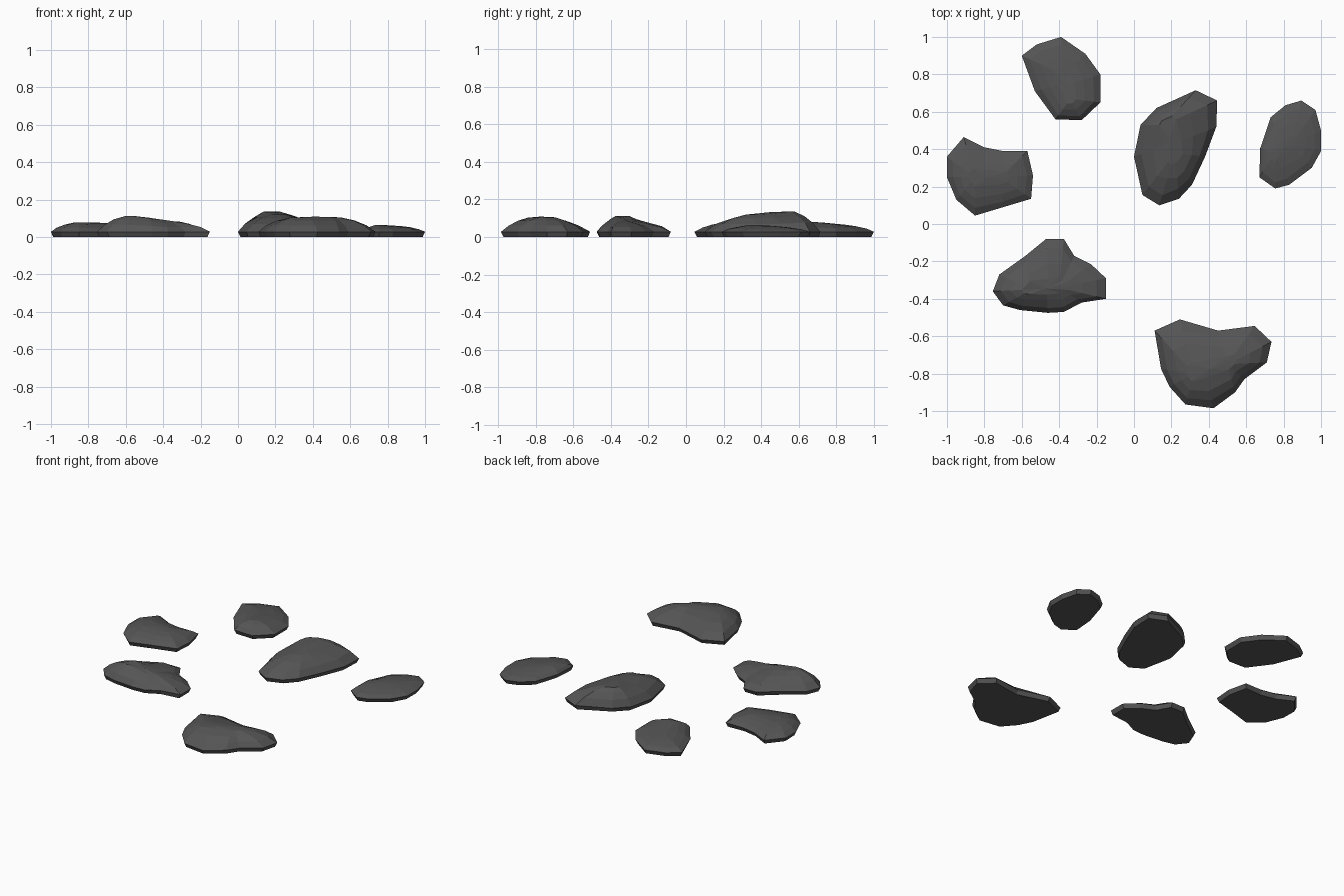
import bpy, bmesh, random
from mathutils import Vector

if "Cube" in bpy.data.objects:
    bpy.data.objects.remove(bpy.data.objects["Cube"])

random.seed(4)
stone = bpy.data.materials.new("dark grey stone")
stone.diffuse_color = (0.09, 0.09, 0.09, 1)
stone.use_nodes = True
stone.node_tree.nodes["Principled BSDF"].inputs["Base Color"].default_value = stone.diffuse_color


def rock(name, outline, ridge_a, ridge_b, rim_z=0.028):
    """Flat stone: bevelled foot, rim, then rings closing in on a short ridge."""
    a, b = Vector(ridge_a), Vector(ridge_b)
    axis = (b - a).to_2d()
    bm = bmesh.new()
    # (share of the way to the ridge, share of the height, jitter)
    steps = [(0.0, 0.0, 0.0), (0.2, 0.42, 0.02), (0.48, 0.74, 0.04), (0.78, 0.94, 0.04)]
    rings = [[] for _ in range(len(steps) + 1)]
    for x, y in outline:
        p = Vector((x, y))
        t = max(0, min(1, (p - a.to_2d()).dot(axis) / axis.length_squared))
        goal = a.lerp(b, t)
        inward = (goal.to_2d() - p).normalized() * 0.014
        rings[0].append(bm.verts.new((x + inward.x, y + inward.y, 0)))
        for i, (s, h, j) in enumerate(steps):
            s += random.uniform(-j, j)
            q = p.lerp(goal.to_2d(), s)
            z = rim_z + (goal.z - rim_z) * h
            rings[i + 1].append(bm.verts.new((q.x, q.y, z)))
    n = len(outline)
    for low, high in zip(rings, rings[1:]):
        for i in range(n):
            k = (i + 1) % n
            bm.faces.new((low[i], low[k], high[k], high[i]))
    bm.faces.new(rings[0][::-1])
    # crown: fan to the middle of the ridge
    top = bm.verts.new((a + b) / 2)
    for i in range(n):
        bm.faces.new((rings[-1][i], rings[-1][(i + 1) % n], top))
    bmesh.ops.recalc_face_normals(bm, faces=bm.faces)
    mesh = bpy.data.meshes.new(name)
    bm.to_mesh(mesh)
    bm.free()
    mesh.materials.append(stone)
    bpy.context.collection.objects.link(bpy.data.objects.new(name, mesh))


rock("back_rock",
     [(-.60, .90), (-.52, .96), (-.39, 1.0), (-.26, .91), (-.18, .80), (-.18, .65),
      (-.28, .555), (-.42, .56), (-.53, .71)],
     (-.34, .67, .085), (-.38, .80, .068))

rock("left_rock",
     [(-1.0, .36), (-.91, .465), (-.80, .41), (-.70, .39), (-.57, .39), (-.54, .26),
      (-.55, .135), (-.70, .09), (-.85, .045), (-.95, .13), (-1.0, .25)],
     (-.85, .25, .08), (-.71, .25, .076))

rock("middle_rock",
     [(0, .36), (.035, .53), (.12, .62), (.33, .715), (.445, .66), (.44, .52),
      (.38, .36), (.31, .21), (.24, .135), (.135, .10), (.045, .155)],
     (.16, .53, .142), (.22, .38, .125))

rock("right_rock",
     [(.67, .25), (.675, .405), (.73, .57), (.81, .635), (.895, .66), (.97, .61),
      (1, .5), (1, .39), (.95, .3), (.83, .21), (.755, .19)],
     (.75, .38, .066), (.84, .43, .06))

rock("front_left_rock",
     [(-.755, -.36), (-.72, -.27), (-.58, -.17), (-.47, -.08), (-.375, -.08),
      (-.32, -.17), (-.23, -.215), (-.15, -.29), (-.15, -.40), (-.28, -.42),
      (-.375, -.47), (-.46, -.475), (-.61, -.46), (-.70, -.435)],
     (-.55, -.35, .118), (-.40, -.34, .088))

rock("front_right_rock",
     [(.11, -.57), (.245, -.51), (.45, -.57), (.645, -.545), (.735, -.63), (.71, -.74),
      (.59, -.83), (.54, -.90), (.425, -.985), (.275, -.965), (.19, -.87), (.145, -.775)],
     (.32, -.80, .108), (.50, -.75, .11))
